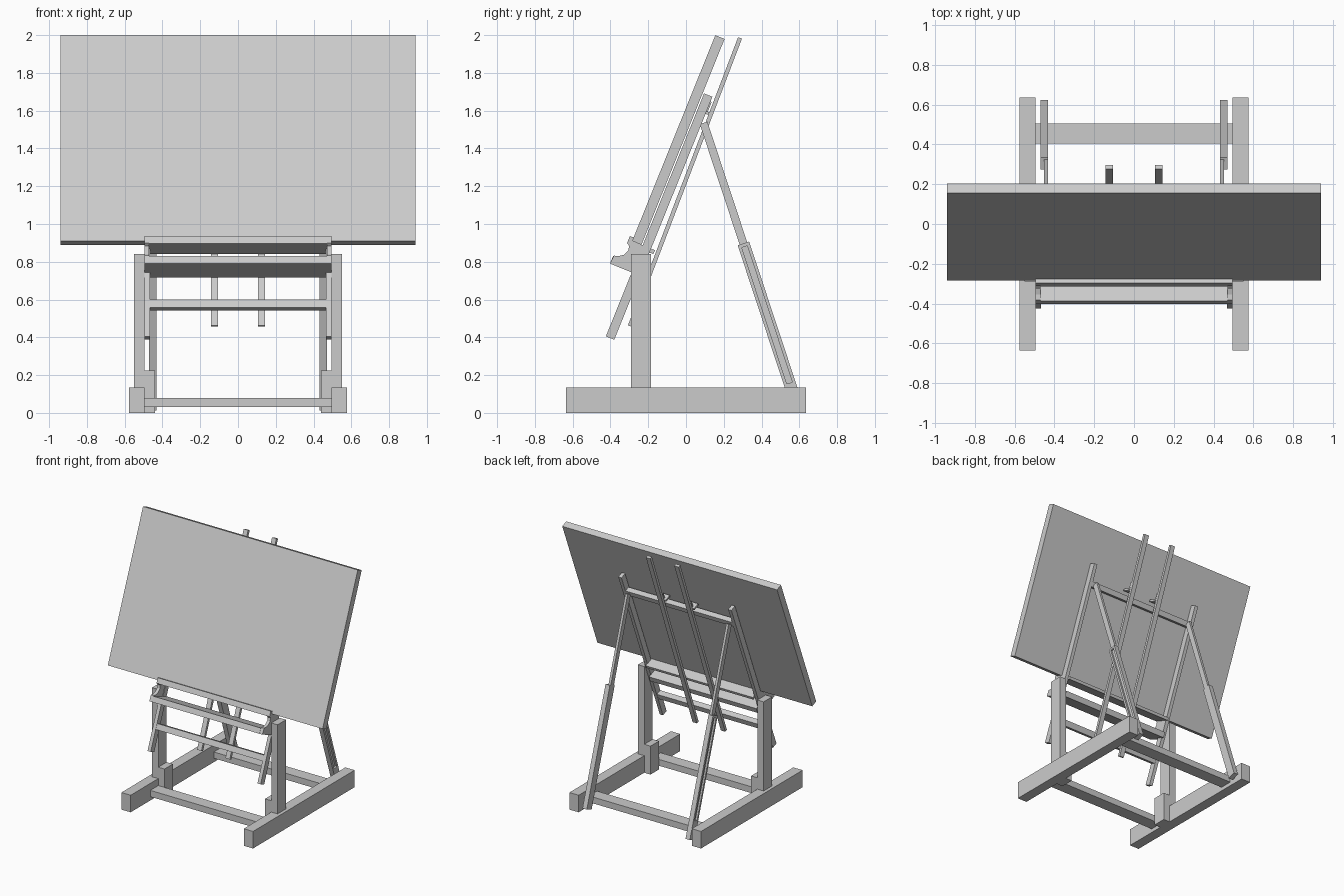
import bpy, bmesh, math
from mathutils import Vector

if "Cube" in bpy.data.objects:
    bpy.data.objects.remove(bpy.data.objects["Cube"])

TILT = math.radians(22)
D = Vector((math.sin(TILT), math.cos(TILT)))    # up along the board (y, z)
N = Vector((math.cos(TILT), -math.sin(TILT)))   # through the board to the back
O = Vector((-0.285, 0.91))                      # front bottom edge of the board


def prism(name, pts, x0, x1, mirror=False):
    """Extrude a side profile of (y, z) points from x0 to x1."""
    bm = bmesh.new()
    face = bm.faces.new([bm.verts.new((x0, p[0], p[1])) for p in pts])
    ext = bmesh.ops.extrude_face_region(bm, geom=[face])
    verts = [v for v in ext['geom'] if isinstance(v, bmesh.types.BMVert)]
    bmesh.ops.translate(bm, verts=verts, vec=(x1 - x0, 0, 0))
    bmesh.ops.recalc_face_normals(bm, faces=bm.faces)
    me = bpy.data.meshes.new(name)
    bm.to_mesh(me)
    bm.free()
    ob = bpy.data.objects.new(name, me)
    bpy.context.collection.objects.link(ob)
    if mirror:
        ob.modifiers.new("mirror", 'MIRROR')
    return ob


def rect(y0, y1, z0, z1):
    return [(y0, z0), (y1, z0), (y1, z1), (y0, z1)]


def tilted(pts):
    return [O + D * u + N * v for u, v in pts]


def trect(u0, u1, v0, v1):
    return tilted([(u0, v0), (u1, v0), (u1, v1), (u0, v1)])


def beam(p0, p1, w):
    """Rectangle of width w around the line p0-p1."""
    p0, p1 = Vector(p0), Vector(p1)
    d = (p1 - p0).normalized()
    s = Vector((-d.y, d.x)) * w / 2
    return [p0 + s, p1 + s, p1 - s, p0 - s]


# Base frame
prism("foot", rect(-0.635, 0.635, 0, 0.135), 0.495, 0.576, True)
prism("post", rect(-0.29, -0.185, 0.135, 0.84), 0.495, 0.55, True)
prism("post_block", rect(-0.29, -0.185, 0, 0.225), 0.44, 0.495, True)
prism("front_stretcher", rect(-0.39, -0.29, 0.03, 0.08), -0.495, 0.495)
prism("back_stretcher", rect(0.405, 0.505, 0.03, 0.08), -0.495, 0.495)

# Drawing board and tilting frame
prism("drawing_board", trect(0, 1.175, 0, 0.053), -0.94, 0.94)
prism("frame_rail", trect(-0.52, 0.867, 0.06, 0.108), 0.467, 0.495, True)
prism("frame_lower_bar", trect(-0.355, -0.31, 0.062, 0.106), -0.467, 0.467)
prism("frame_upper_bar", trect(0.695, 0.735, 0.066, 0.108), -0.467, 0.467)

# Ledge with lip, tray and their curved end brackets
prism("board_ledge", tilted([(-0.022, -0.021), (0.02, -0.021), (0.02, 0), (0, 0),
                             (0, 0.13), (-0.022, 0.13)]), -0.47, 0.47)
prism("tray", trect(-0.155, -0.112, -0.064, 0.13), -0.47, 0.47)
prism("tray_bracket", tilted([(-0.155, -0.064), (-0.108, -0.06), (-0.1, -0.035),
                              (-0.083, -0.012), (-0.055, 0), (-0.03, -0.005),
                              (-0.02, -0.021), (0.02, -0.021), (0.02, 0), (0, 0),
                              (0, 0.06), (-0.155, 0.06)]), 0.47, 0.495, True)

# Loose back slats and their clips
prism("back_slat", beam((-0.297, 0.46), (0.286, 1.985), 0.022), 0.105, 0.143, True)
prism("slat_clip", trect(0.77, 0.785, 0.07, 0.125), 0.09, 0.158, True)
prism("slat_clip_tab", trect(0.785, 0.84, 0.105, 0.115), 0.11, 0.138, True)

# Telescopic rear struts
A = math.radians(18.3)
top = Vector((0.093, 1.535))
down = Vector((math.sin(A), -math.cos(A)))
prism("strut_inner", beam(top, top + down * 0.72, 0.042), 0.432, 0.452, True)
outer = prism("strut_outer", beam(top + down * 0.672, top + down * 1.592, 0.064), 0.432, 0.47)
cutter = prism("slot_cutter", beam(top + down * 0.69, top + down * 1.45, 0.03), 0.456, 0.5)
cutter.hide_render = True
cutter.hide_set(True)
cut = outer.modifiers.new("slot", 'BOOLEAN')
cut.operation = 'DIFFERENCE'
cut.solver = 'EXACT'
cut.object = cutter
outer.modifiers.new("mirror", 'MIRROR')
